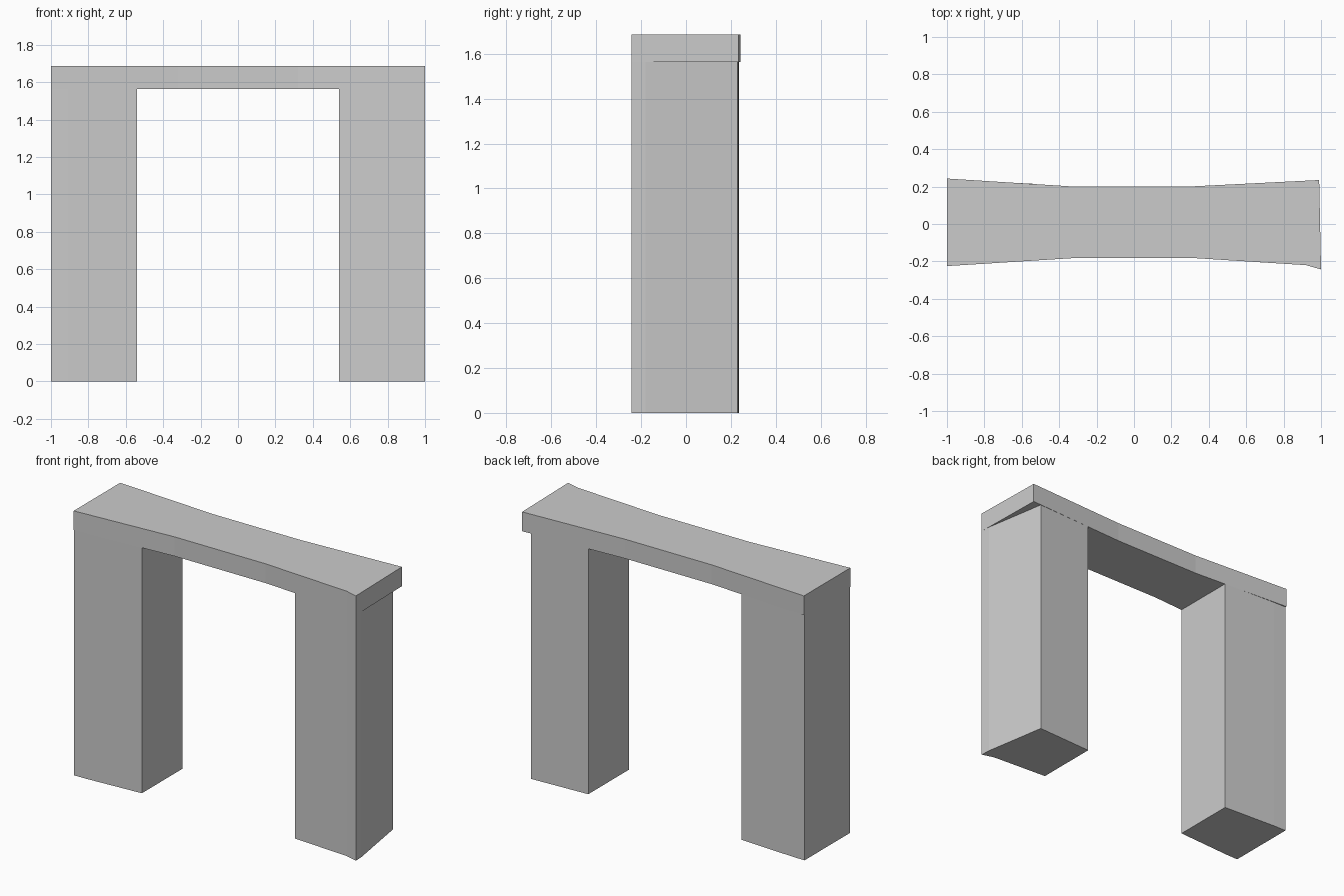
import bpy, bmesh

if "Cube" in bpy.data.objects:
    bpy.data.objects.remove(bpy.data.objects["Cube"])

TOP, UNDER = 1.686, 1.563


def prism(name, outline, z0, z1):
    """Extrude a plan outline (x, y) straight up from z0 to z1."""
    bm = bmesh.new()
    face = bm.faces.new([bm.verts.new((x, y, z0)) for x, y in outline])
    new = bmesh.ops.extrude_face_region(bm, geom=[face], use_keep_orig=True)["geom"]
    for v in new:
        if isinstance(v, bmesh.types.BMVert):
            v.co.z = z1
    bmesh.ops.recalc_face_normals(bm, faces=bm.faces)
    mesh = bpy.data.meshes.new(name)
    bm.to_mesh(mesh)
    bm.free()
    obj = bpy.data.objects.new(name, mesh)
    bpy.context.collection.objects.link(obj)
    return obj


# lintel: waisted plan, slightly flared ends
prism("lintel", [(-1, -0.225), (-0.32, -0.182), (0.32, -0.182), (0.92, -0.22),
                 (1, -0.243), (0.99, 0.235), (0.29, 0.2), (-0.32, 0.2),
                 (-1, 0.243)], UNDER, TOP)

# right leg: outer face angled inward toward the back, under the lintel overhang
prism("right_leg", [(0.54, -0.196), (0.92, -0.22), (1, -0.243), (0.997, -0.18),
                    (0.93, 0.23), (0.54, 0.212)], 0, UNDER)

# left leg: outer corners sit just inside the lintel
prism("left_leg", [(-0.54, -0.196), (-0.54, 0.215), (-0.91, 0.234),
                   (-1, 0.236), (-1, -0.22), (-0.91, -0.218)], 0, UNDER)
